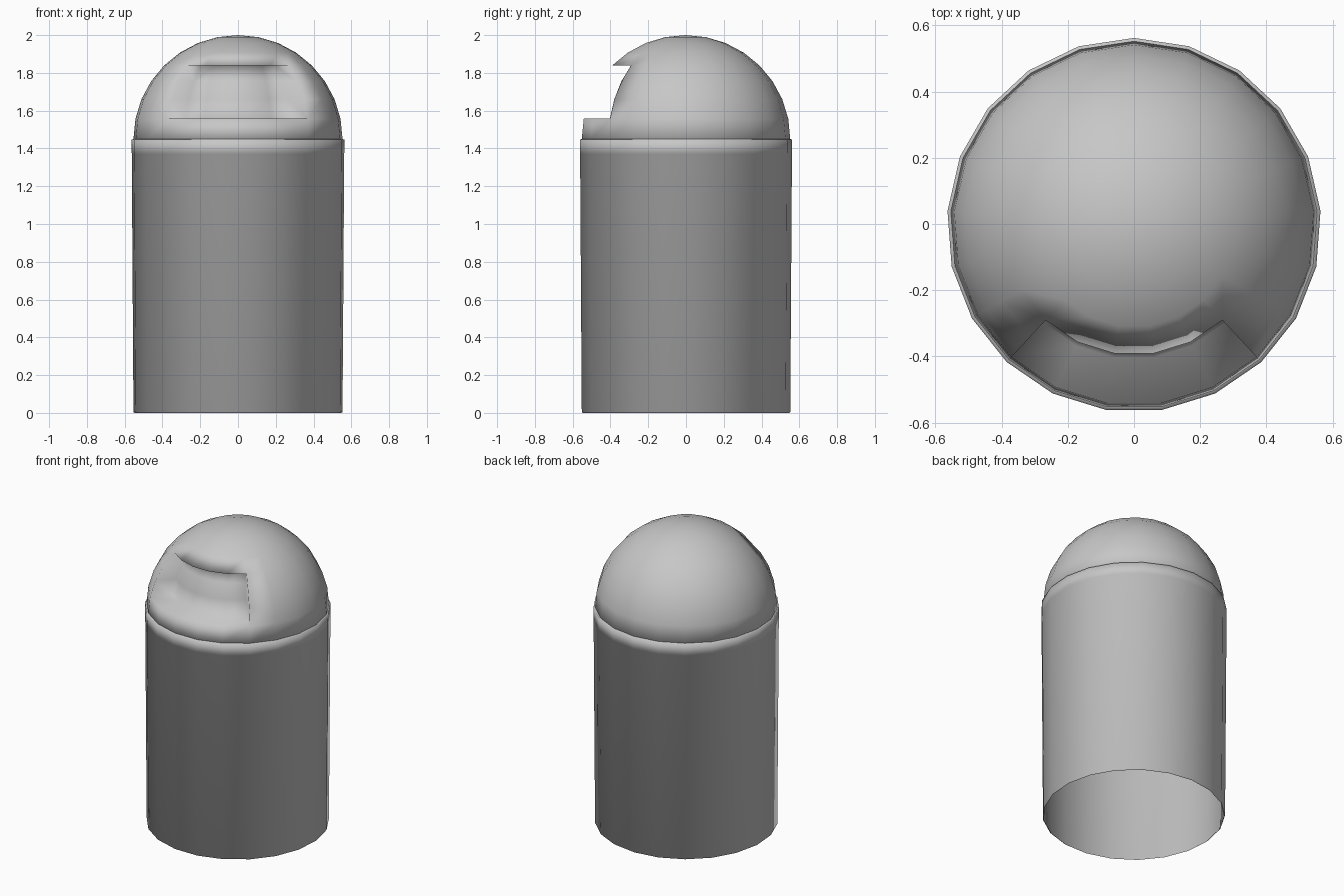
import bpy
import bmesh
from math import sin, cos, pi, atan2, radians

SIDES = 21
RIM_Z = 1.45
DOME_R = 0.555
DOME_H = 0.55
ROWS = 8
DEPTH_SCALE = 0.743
SHIFT_Y = -0.003

cube = bpy.data.objects.get("Cube")
if cube:
    bpy.data.objects.remove(cube, do_unlink=True)

grey = bpy.data.materials.new("mid grey")
grey.use_nodes = True
grey.diffuse_color = (0.57, 0.57, 0.57, 1)
grey.node_tree.nodes["Principled BSDF"].inputs["Base Color"].default_value = grey.diffuse_color


def lathe(bm, profile):
    """Turn (radius, height) points around z, with a corner at the back."""
    rings = []
    for r, z in profile:
        angles = [2 * pi * i / SIDES for i in range(SIDES)]
        rings.append([bm.verts.new((-r * sin(a), r * cos(a), z)) for a in angles])
    for low, high in zip(rings, rings[1:]):
        for i in range(SIDES):
            j = (i + 1) % SIDES
            bm.faces.new((low[i], low[j], high[j], high[i]))


def finish(bm, name):
    bmesh.ops.remove_doubles(bm, verts=bm.verts, dist=0.0005)
    for f in bm.faces:
        f.smooth = True
    mesh = bpy.data.meshes.new(name)
    bm.to_mesh(mesh)
    bm.free()
    mesh.materials.append(grey)
    obj = bpy.data.objects.new(name, mesh)
    obj.location.y = SHIFT_Y
    bpy.context.collection.objects.link(obj)


# Bin body: thin flared tube, open below, with a chamfered foot and a rim ledge
body = bmesh.new()
lathe(body, [(0.549, 0), (0.555, 0.004), (0.564, 1.37), (0.565, RIM_Z - 0.003), (0.553, RIM_Z)])
# Narrow inner collar that carries the lid
lathe(body, [(0.552, 1.37), (0.564, 1.37)])
finish(body, "bin_body")

# Domed lid with a small tucked-in lower edge
steps = [pi / 2 * k / ROWS for k in range(ROWS + 1)]
dome = bmesh.new()
lathe(dome, [(DOME_R - 0.006, RIM_Z - 0.004)]
      + [(DOME_R * cos(a), RIM_Z + DOME_H * sin(a)) for a in steps])

# Front opening: three rows by five columns, set straight back into the lid
z_low, z_high = (RIM_Z + DOME_H * sin(steps[k]) for k in (1, 4))
opening = set()
for f in dome.faces:
    c = f.calc_center_median()
    if z_low < c.z < z_high and abs(atan2(c.x, -c.y)) < radians(43):
        opening.add(f)
border = [(l.vert, l.link_loop_next.vert) for f in opening for l in f.loops
          if any(n not in opening for n in l.edge.link_faces)]
inner = {}
for v in {v for f in opening for v in f.verts}:
    inner[v] = dome.verts.new((v.co.x * DEPTH_SCALE, v.co.y * DEPTH_SCALE, v.co.z))
for f in opening:
    dome.faces.new([inner[v] for v in f.verts])
for a, b in border:
    dome.faces.new((a, b, inner[b], inner[a]))
bmesh.ops.delete(dome, geom=list(opening), context="FACES")

finish(dome, "domed_lid")
